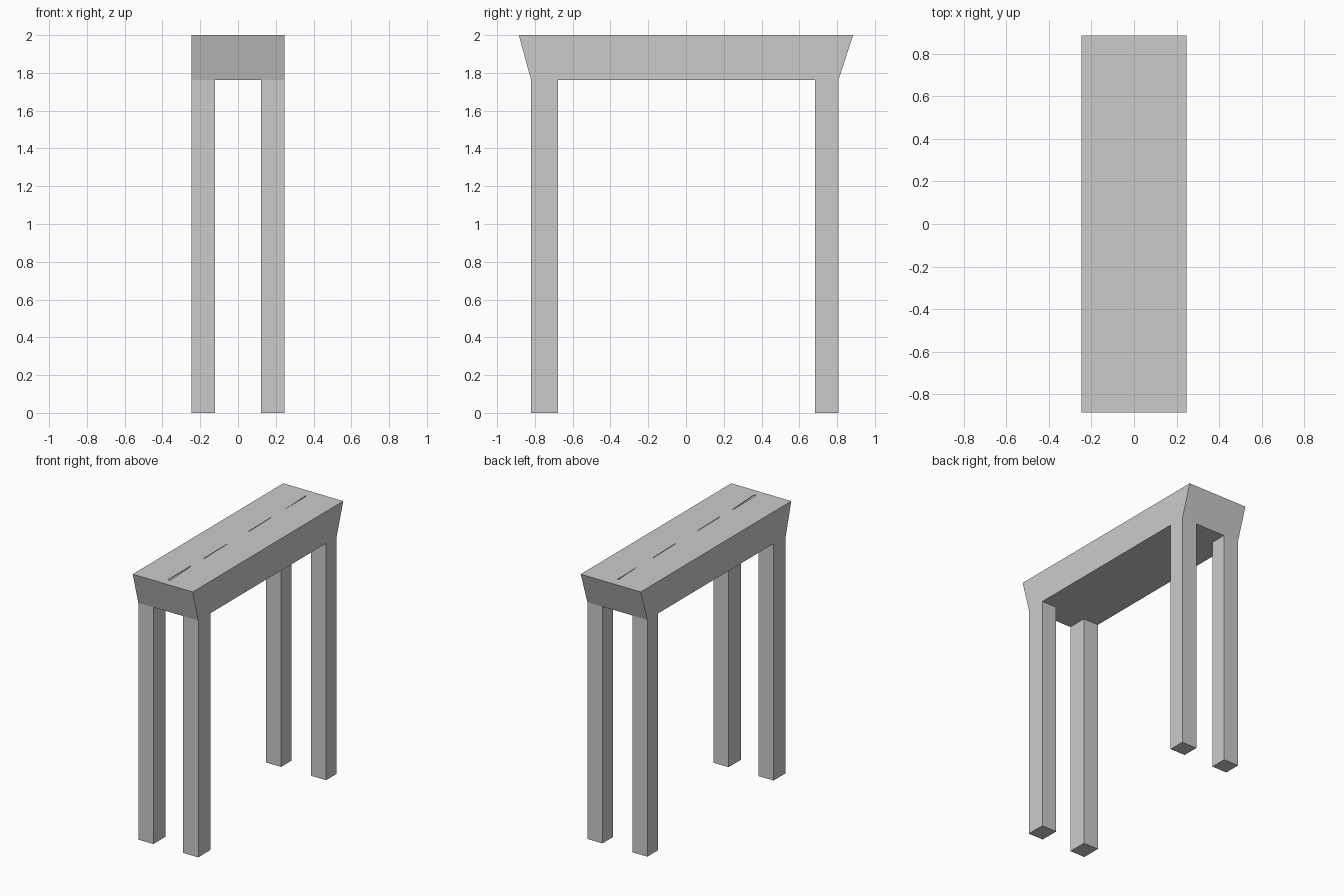
import bpy, bmesh

if "Cube" in bpy.data.objects:
    bpy.data.objects.remove(bpy.data.objects["Cube"])


def prism(name, outline, offset):
    """Extrude a flat outline (3D points) along an offset into a solid."""
    bm = bmesh.new()
    face = bm.faces.new([bm.verts.new(p) for p in outline])
    ext = bmesh.ops.extrude_face_region(bm, geom=[face], use_keep_orig=True)
    moved = [g for g in ext["geom"] if isinstance(g, bmesh.types.BMVert)]
    bmesh.ops.translate(bm, verts=moved, vec=offset)
    bmesh.ops.recalc_face_normals(bm, faces=bm.faces)
    mesh = bpy.data.meshes.new(name)
    bm.to_mesh(mesh)
    bm.free()
    obj = bpy.data.objects.new(name, mesh)
    bpy.context.collection.objects.link(obj)
    return obj


HALF_W = 0.247   # half width in x
Z_UNDER = 1.762  # underside of the top

# Thick top with ends that flare outwards
profile = [(-0.82, Z_UNDER), (0.807, Z_UNDER), (0.885, 2.0), (-0.885, 2.0)]
top = prism("table_top", [(-HALF_W, y, z) for y, z in profile], (2 * HALF_W, 0, 0))

# Hairline wedge-shaped grooves along the middle of the top
grooves = [
    [(-0.01, 0.81), (-0.002, 0.81), (0.0, 0.54)],
    [(-0.004, 0.39), (0.0, 0.39), (0.005, 0.12), (0.0, 0.12)],
    [(-0.003, -0.13), (0.0, -0.13), (0.006, -0.405), (0.0, -0.405)],
    [(-0.003, -0.55), (0.002, -0.55), (0.017, -0.82), (-0.002, -0.825)],
]
for i, pts in enumerate(grooves):
    cutter = prism(f"groove_cutter_{i + 1}", [(x, y, 1.995) for x, y in pts], (0, 0, 0.02))
    cutter.hide_render = True
    cutter.hide_set(True)
    cut = top.modifiers.new("groove", "BOOLEAN")
    cut.operation = "DIFFERENCE"
    cut.solver = "EXACT"
    cut.object = cutter

# Four square legs
for end, y0, y1 in (("front", -0.82, -0.677), ("back", 0.683, 0.807)):
    for side, x0, x1 in (("left", -HALF_W, -0.123), ("right", 0.123, HALF_W)):
        prism(f"{end}_{side}_leg",
              [(x0, y0, 0), (x1, y0, 0), (x1, y1, 0), (x0, y1, 0)],
              (0, 0, Z_UNDER))
